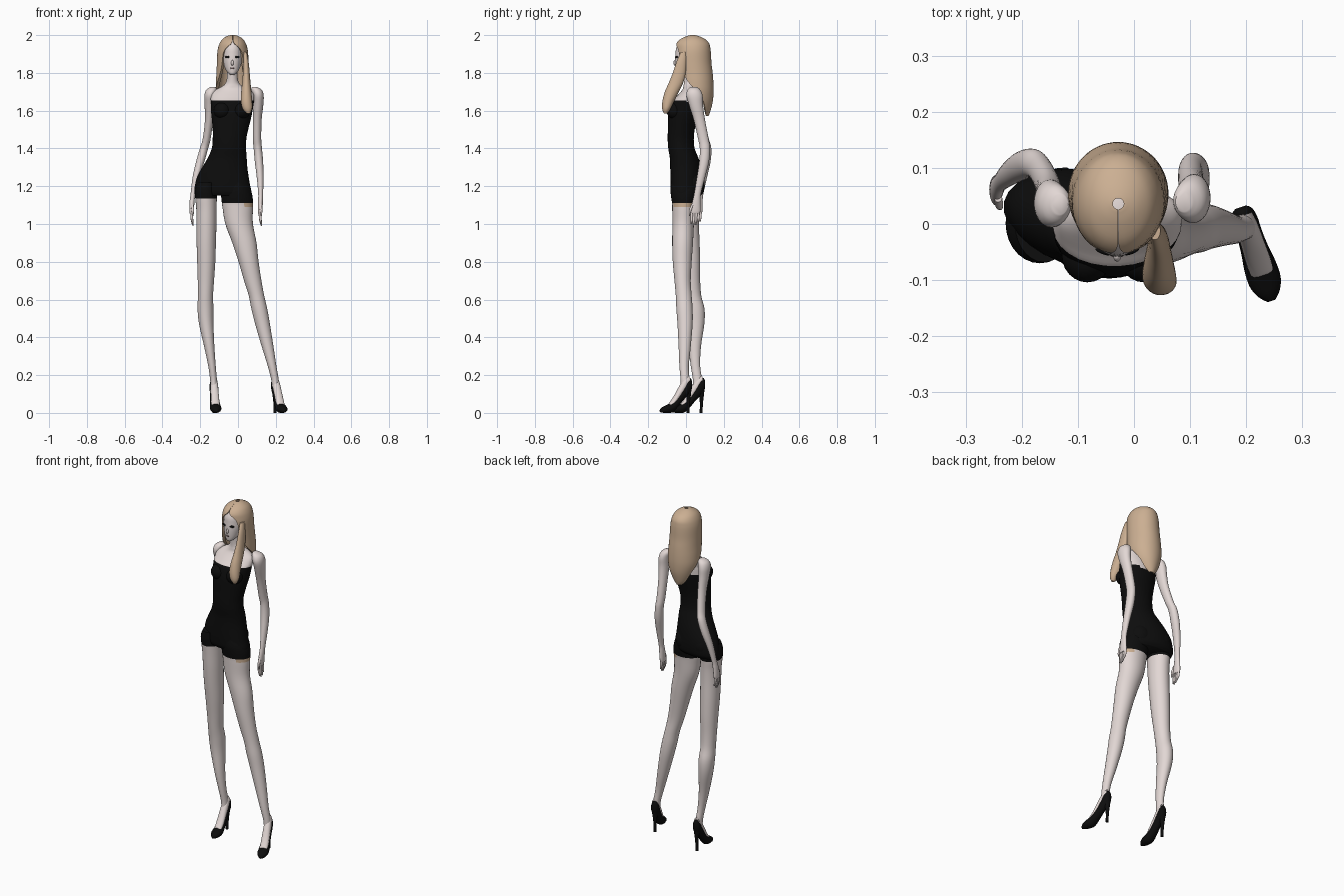
import bpy, bmesh, math
from mathutils import Matrix, Vector


def material(name, rgb):
    m = bpy.data.materials.new(name)
    m.diffuse_color = (*rgb, 1)
    return m


SKIN = material("pale skin", (0.76, 0.68, 0.66))
HAIR = material("tan hair", (0.60, 0.43, 0.29))
BLACK = material("black", (0.004, 0.004, 0.004))
LIPS = material("dusky lips", (0.16, 0.11, 0.11))


def finish(name, bm, mats, rule=None):
    bmesh.ops.recalc_face_normals(bm, faces=bm.faces)
    if rule:
        for f in bm.faces:
            f.material_index = rule(f.calc_center_median())
    me = bpy.data.meshes.new(name)
    bm.to_mesh(me)
    bm.free()
    ob = bpy.data.objects.new(name, me)
    bpy.context.collection.objects.link(ob)
    for m in mats:
        me.materials.append(m)
    bpy.ops.object.select_all(action='DESELECT')
    ob.select_set(True)
    bpy.context.view_layer.objects.active = ob
    bpy.ops.object.shade_smooth_by_angle(angle=math.radians(60))
    return ob


def smooth_rows(rows, sub=4):
    out = []
    for i in range(len(rows) - 1):
        p0, p1, p2 = rows[max(i - 1, 0)], rows[i], rows[i + 1]
        p3 = rows[min(i + 2, len(rows) - 1)]
        for k in range(sub):
            t = k / sub
            out.append([0.5 * (2 * b + (c - a) * t + (2 * a - 5 * b + 4 * c - d) * t * t
                               + (3 * b - a - 3 * c + d) * t ** 3)
                        for a, b, c, d in zip(p0, p1, p2, p3)])
    return out + [list(rows[-1])]


def oval(z, x, y, rx, ry, yaw=0, n=28):
    c, s = math.cos(math.radians(yaw)), math.sin(math.radians(yaw))
    pts = []
    for i in range(n):
        a = 2 * math.pi * i / n
        u, v = rx * math.cos(a), ry * math.sin(a)
        pts.append((x + u * c - v * s, y + u * s + v * c, z))
    return pts


def open_oval(z, x, y, rx, ry, gap, n=32):
    # C-shaped section, open at the front by +-gap degrees
    gap = math.radians(max(gap, 0.5))
    arc = [gap + (2 * math.pi - 2 * gap) * i / n for i in range(n + 1)]
    outer = [(x + rx * math.sin(a), y - ry * math.cos(a), z) for a in arc]
    inner = [(x + rx * .82 * math.sin(a), y - ry * .82 * math.cos(a), z) for a in reversed(arc)]
    return outer + inner


def loft(name, rows, mats, rule=None, section=oval, mat=None):
    bm = bmesh.new()
    rings = [[bm.verts.new(p) for p in section(*r)] for r in smooth_rows(rows)]
    n = len(rings[0])
    for a, b in zip(rings, rings[1:]):
        for i in range(n):
            j = (i + 1) % n
            bm.faces.new((a[i], a[j], b[j], b[i]))
    bm.faces.new(rings[0][::-1])
    bm.faces.new(rings[-1])
    if mat:
        bm.transform(mat)
    return finish(name, bm, mats, rule)


def ball(name, loc, size, mat, yaw=0):
    bm = bmesh.new()
    bmesh.ops.create_uvsphere(bm, u_segments=24, v_segments=16, radius=1)
    bm.transform(Matrix.Translation(loc) @ Matrix.Rotation(math.radians(yaw), 4, 'Z')
                 @ Matrix.Diagonal((*size, 1)))
    return finish(name, bm, [mat])


# torso, strapless dress and neck
loft("torso_and_dress", [
    (1.150, -.078, .004, .150, .070, -10), (1.170, -.080, .007, .155, .082, -12),
    (1.205, -.082, .008, .149, .086, -13), (1.25, -.080, .006, .139, .086, -13),
    (1.30, -.070, 0, .121, .082, -11), (1.35, -.057, -.010, .104, .075, -8),
    (1.40, -.048, -.024, .091, .070, -4), (1.45, -.045, -.028, .089, .069, 0),
    (1.50, -.040, -.025, .094, .071, 2), (1.56, -.035, -.018, .104, .077, 3),
    (1.60, -.033, -.012, .110, .079, 3), (1.645, -.030, -.005, .114, .075, 3),
    (1.67, -.029, .006, .115, .062, 3), (1.695, -.028, .018, .108, .050, 3),
    (1.715, -.028, .025, .083, .042, 3), (1.732, -.029, .024, .050, .037, 2),
    (1.75, -.030, .022, .034, .033, 0), (1.78, -.030, .018, .028, .030, 0),
    (1.83, -.030, .014, .027, .030, 0)], [SKIN, BLACK],
    lambda c: 1 if c.z < 1.65 - .5 * max(c.y, 0) else 0)
for side, x in (("left", -.083), ("right", .018)):
    ball(side + "_bust", (x, -.055, 1.600), (.046, .049, .045), BLACK)
for side, x, y in (("left", -.14, .042), ("right", -.025, .025)):
    ball(side + "_buttock", (x, y, 1.215), (.066, .056, .07), BLACK)

# legs, with the dress hem coloured on the upper thighs
loft("left_leg", [
    (1.22, -.160, 0, .052, .068), (1.18, -.168, .001, .060, .071), (1.135, -.169, .002, .057, .069),
    (1.08, -.167, .003, .054, .065), (1.0, -.167, .006, .053, .062), (.90, -.168, .013, .051, .059),
    (.80, -.168, .021, .048, .054), (.70, -.170, .028, .043, .047), (.62, -.172, .036, .040, .045),
    (.55, -.172, .049, .042, .049), (.47, -.168, .052, .038, .045), (.35, -.152, .046, .027, .033),
    (.25, -.138, .050, .020, .025), (.18, -.130, .060, .018, .024), (.14, -.128, .060, .018, .024)],
    [SKIN, BLACK], lambda c: 1 if c.z > 1.135 else 0)
loft("right_leg", [
    (1.22, -.015, -.008, .065, .070), (1.18, -.010, -.010, .078, .072), (1.145, -.006, -.011, .083, .068),
    (1.11, -.003, -.012, .082, .062), (1.08, -.001, -.013, .080, .060), (1.0, .006, -.015, .073, .057),
    (.90, .034, -.018, .064, .055), (.80, .056, -.020, .053, .050), (.70, .078, -.018, .046, .043),
    (.62, .098, -.012, .041, .042), (.55, .113, -.008, .042, .043), (.47, .130, -.005, .039, .040),
    (.35, .157, -.007, .031, .032), (.25, .180, -.010, .023, .025), (.18, .195, -.006, .020, .023),
    (.14, .199, -.005, .019, .023)], [SKIN, BLACK, HAIR],
    lambda c: 1 if c.z > 1.11 else 2 if c.z > 1.09 and c.x > .03 else 0)

# feet in high-heeled shoes: sections run from heel to toe
for side, heel, toe in (("left", (-.130, .100), (-.114, -.07)), ("right", (.190, .030), (.246, -.14))):
    d = Vector((toe[0] - heel[0], toe[1] - heel[1], 0)).normalized()
    up = Vector((0, 0, 1))
    frame = Matrix((up.cross(d), up, d)).transposed().to_4x4()
    frame.translation = (*heel, 0)
    loft(side + "_shoe", [
        (0, 0, .150, .010, .022), (.008, 0, .147, .019, .038), (.025, 0, .135, .023, .045),
        (.05, 0, .100, .023, .036), (.08, 0, .058, .025, .029), (.11, 0, .030, .029, .028),
        (.14, 0, .021, .029, .021), (.162, 0, .016, .020, .015), (.176, 0, .012, .007, .008)],
        [BLACK], mat=frame)
    loft(side + "_foot", [
        (.015, 0, .170, .016, .028), (.04, 0, .147, .020, .038), (.07, 0, .105, .021, .034),
        (.10, 0, .062, .022, .024), (.128, 0, .034, .020, .014)], [SKIN], mat=frame)
    h = Vector((*heel, 0))
    loft(side + "_heel", [(z, *(h + d * s).xy, r, r) for z, s, r in (
        (0, .020, .008), (.04, .019, .008), (.08, .018, .011), (.13, .020, .019))], [BLACK])

# arms and hands
arms = {"left": [
    (1.725, -.132, .035, .014, .018), (1.71, -.140, .035, .028, .034), (1.68, -.148, .036, .030, .042),
    (1.63, -.151, .046, .026, .036), (1.55, -.153, .066, .022, .030), (1.45, -.166, .095, .021, .026),
    (1.40, -.180, .108, .022, .026), (1.33, -.200, .104, .022, .026), (1.25, -.222, .090, .018, .022),
    (1.16, -.238, .075, .013, .017), (1.12, -.243, .068, .013, .020), (1.07, -.246, .061, .012, .026),
    (1.055, -.246, .059, .010, .024)], "right": [
    (1.725, .088, .040, .014, .018), (1.71, .098, .042, .028, .034), (1.68, .106, .045, .030, .043),
    (1.63, .107, .053, .027, .037), (1.55, .102, .071, .023, .030), (1.45, .101, .092, .022, .028),
    (1.40, .105, .100, .022, .027), (1.33, .111, .096, .022, .026), (1.25, .117, .080, .018, .022),
    (1.16, .120, .061, .013, .018), (1.12, .119, .055, .013, .021), (1.07, .117, .050, .012, .026),
    (1.055, .116, .049, .010, .024)]}
for side, rows in arms.items():
    loft(side + "_arm", rows, [SKIN])
    z, x, y = rows[-1][:3]
    for i, length in enumerate((.055, .065, .06, .045)):
        fy = y - .018 + .012 * i
        loft(f"{side}_finger_{i + 1}", [
            (z + .012, x, fy, .007, .007), (z - length * .5, x + .002, fy - .002, .0065, .0065),
            (z - length, x + .008, fy - .003, .003, .003)], [SKIN])
    loft(side + "_thumb", [
        (z + .05, x + .004, y - .012, .007, .008), (z + .02, x + .006, y - .026, .007, .007),
        (z - .012, x + .008, y - .031, .003, .003)], [SKIN])

# head and face
loft("head", [
    (1.790, -.030, -.036, .010, .010), (1.798, -.030, -.031, .021, .022),
    (1.815, -.030, -.018, .034, .038), (1.84, -.030, -.002, .045, .056),
    (1.87, -.030, .008, .053, .066), (1.90, -.030, .016, .056, .072),
    (1.93, -.030, .020, .055, .072), (1.96, -.029, .022, .046, .058),
    (1.978, -.029, .025, .028, .036)], [SKIN])
ball("nose", (-.030, -.057, 1.853), (.007, .010, .015), SKIN)
ball("lips", (-.030, -.056, 1.825), (.011, .004, .005), LIPS)
for side, s in (("left", -1), ("right", 1)):
    ball(side + "_eye", (-.030 + s * .026, -.0495, 1.884), (.014, .004, .006), BLACK, s * 22)

# long hair: open shell around the face, narrowing down the back
loft("hair", [
    (2.0, -.028, .036, .012, .012, 0), (1.993, -.028, .036, .034, .036, 0),
    (1.977, -.028, .036, .056, .068, 0), (1.955, -.028, .036, .070, .087, 7),
    (1.93, -.028, .037, .078, .092, 28), (1.90, -.028, .038, .082, .094, 38),
    (1.85, -.028, .041, .084, .094, 42), (1.80, -.028, .046, .086, .095, 50),
    (1.75, -.028, .051, .089, .094, 66), (1.70, -.028, .056, .088, .090, 92),
    (1.65, -.028, .062, .075, .080, 112), (1.60, -.030, .072, .050, .058, 122),
    (1.573, -.030, .090, .022, .030, 128)], [HAIR], section=open_oval)
loft("front_hair_lock", [
    (1.91, .037, -.012, .010, .016), (1.86, .042, -.024, .014, .026), (1.80, .044, -.036, .018, .034),
    (1.75, .044, -.052, .022, .038), (1.70, .044, -.075, .027, .037), (1.65, .045, -.094, .030, .031),
    (1.61, .050, -.104, .025, .022), (1.585, .055, -.108, .009, .009)], [HAIR])
